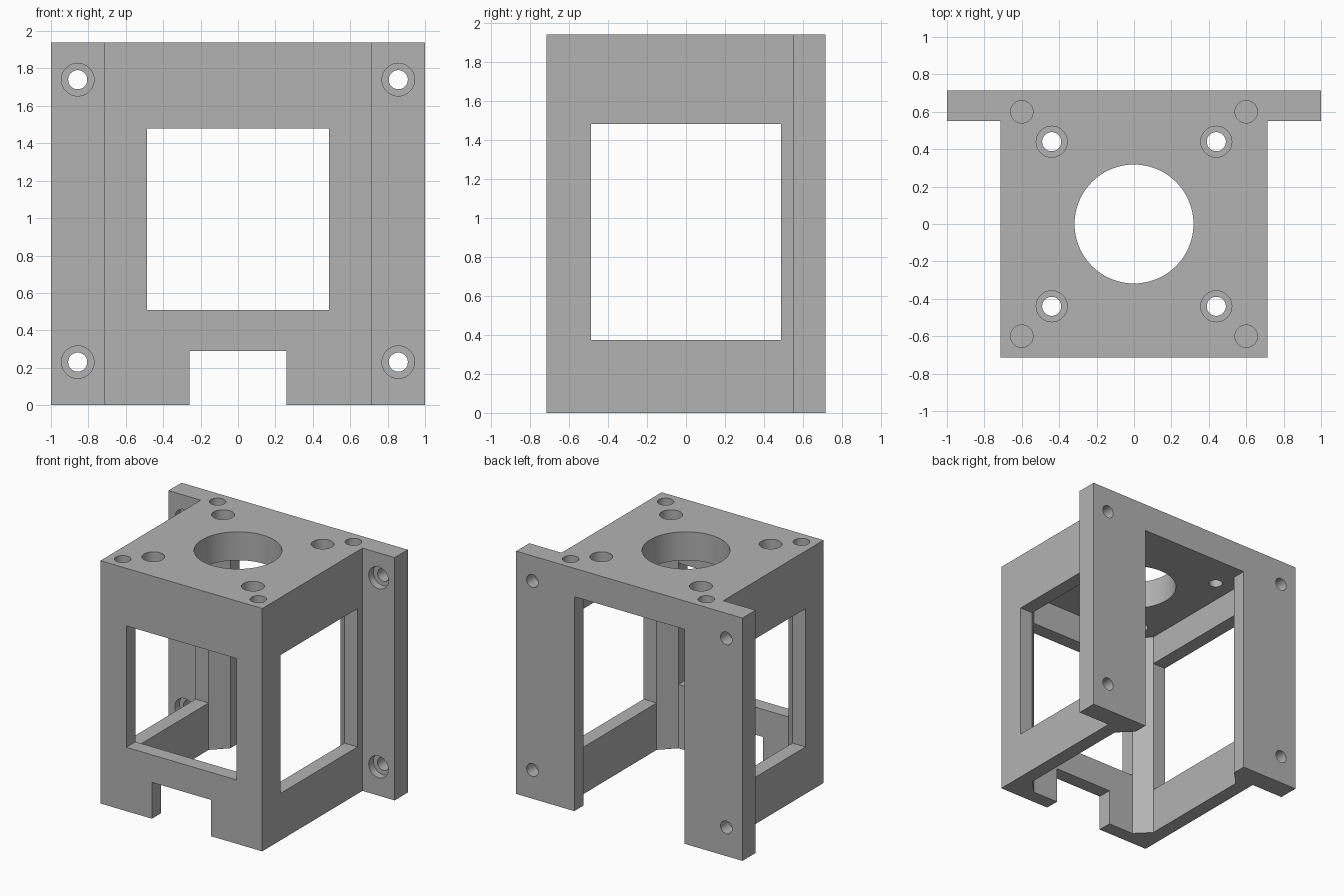
import bpy, bmesh, math
from mathutils import Matrix, Vector

if "Cube" in bpy.data.objects:
    bpy.data.objects.remove(bpy.data.objects["Cube"], do_unlink=True)

HEIGHT = 1.94
OUT = 0.715      # half width of the box
INNER = 0.6      # half width of the cavity
OPEN = 0.487     # half width of the windows
FLANGE_Y = 0.55  # front face of the mounting flange
CEILING = 1.713  # underside of the top plate


def make_object(name, bm):
    bmesh.ops.recalc_face_normals(bm, faces=bm.faces)
    mesh = bpy.data.meshes.new(name)
    bm.to_mesh(mesh)
    bm.free()
    obj = bpy.data.objects.new(name, mesh)
    bpy.context.collection.objects.link(obj)
    return obj


def prism(name, half_outline, z0, z1):
    """Extrude a plan outline given for +x and mirrored to -x."""
    outline = half_outline + [(-x, y) for x, y in reversed(half_outline)]
    bm = bmesh.new()
    face = bm.faces.new([bm.verts.new((x, y, z0)) for x, y in outline])
    top = bmesh.ops.extrude_face_region(bm, geom=[face])["geom"]
    verts = [g for g in top if isinstance(g, bmesh.types.BMVert)]
    bmesh.ops.translate(bm, verts=verts, vec=(0, 0, z1 - z0))
    return make_object(name, bm)


def box(name, lo, hi):
    bm = bmesh.new()
    lo, hi = Vector(lo), Vector(hi)
    size = hi - lo
    matrix = Matrix.Translation((lo + hi) / 2) @ Matrix.Diagonal((*size, 1))
    bmesh.ops.create_cube(bm, size=1, matrix=matrix)
    return make_object(name, bm)


def drill(name, start, end, radius, segments=40):
    """Cylinder running from one point to another."""
    bm = bmesh.new()
    start, end = Vector(start), Vector(end)
    axis = end - start
    matrix = (Matrix.Translation((start + end) / 2)
              @ axis.to_track_quat('Z', 'Y').to_matrix().to_4x4())
    bmesh.ops.create_cone(bm, cap_ends=True, segments=segments, radius1=radius,
                          radius2=radius, depth=axis.length, matrix=matrix)
    return make_object(name, bm)


def cut(body, cutter):
    cutter.hide_render = True
    mod = body.modifiers.new(cutter.name, 'BOOLEAN')
    mod.operation = 'DIFFERENCE'
    mod.solver = 'EXACT'
    mod.object = cutter
    bpy.context.view_layer.objects.active = body
    bpy.ops.object.modifier_apply(modifier=mod.name)
    bpy.data.objects.remove(cutter, do_unlink=True)


# Box with the mounting flange along its back
body = prism("mount_bracket",
             [(OUT, -OUT), (OUT, FLANGE_Y), (1, FLANGE_Y), (1, OUT)], 0, HEIGHT)

# Cavity with chamfered corners, open at the bottom and the back
cut(body, prism("cavity", [(OPEN, -INNER), (INNER, -OPEN), (INNER, OPEN),
                           (OPEN, INNER), (OPEN, 1)], -0.1, CEILING))

# Front window, cable notch and side windows
cut(body, box("front_window", (-OPEN, -1, 0.51), (OPEN, -0.5, 1.48)))
cut(body, box("cable_notch", (-0.26, -1, -0.1), (0.26, -0.5, 0.29)))
cut(body, box("side_windows", (-1.2, -OPEN, 0.375), (1.2, OPEN, 1.48)))

# Large round hole in the top plate
cut(body, drill("centre_hole", (0, 0, 1.6), (0, 0, 2.1), 0.318, 72))

for sx in (-1, 1):
    for sy in (-1, 1):
        # Counterbored screw holes in the top plate
        x, y = sx * 0.44, sy * 0.44
        cut(body, drill("screw_hole", (x, y, 1.6), (x, y, 2.1), 0.051))
        cut(body, drill("counterbore", (x, y, HEIGHT - 0.115), (x, y, 2.1), 0.083))
        # Blind holes in the corner posts
        x, y = sx * 0.6, sy * 0.6
        cut(body, drill("post_hole", (x, y, HEIGHT - 0.3), (x, y, 2.1), 0.06))
    for z in (0.23, 1.74):
        # Counterbored screw holes in the flange
        x = sx * 0.857
        cut(body, drill("flange_hole", (x, 0.4, z), (x, 0.9, z), 0.051))
        cut(body, drill("flange_counterbore", (x, 0.4, z),
                        (x, FLANGE_Y + 0.06, z), 0.087))

# Plain grey plastic
grey = bpy.data.materials.new("plain grey")
grey.use_nodes = True
colour = (0.45, 0.45, 0.45, 1)
grey.diffuse_color = colour
grey.node_tree.nodes["Principled BSDF"].inputs["Base Color"].default_value = colour
body.data.materials.clear()
body.data.materials.append(grey)
for poly in body.data.polygons:
    poly.material_index = 0

# Smooth hole walls, sharp edges elsewhere
bpy.ops.object.select_all(action='DESELECT')
body.select_set(True)
bpy.context.view_layer.objects.active = body
bpy.ops.object.shade_smooth_by_angle(angle=math.radians(30))
